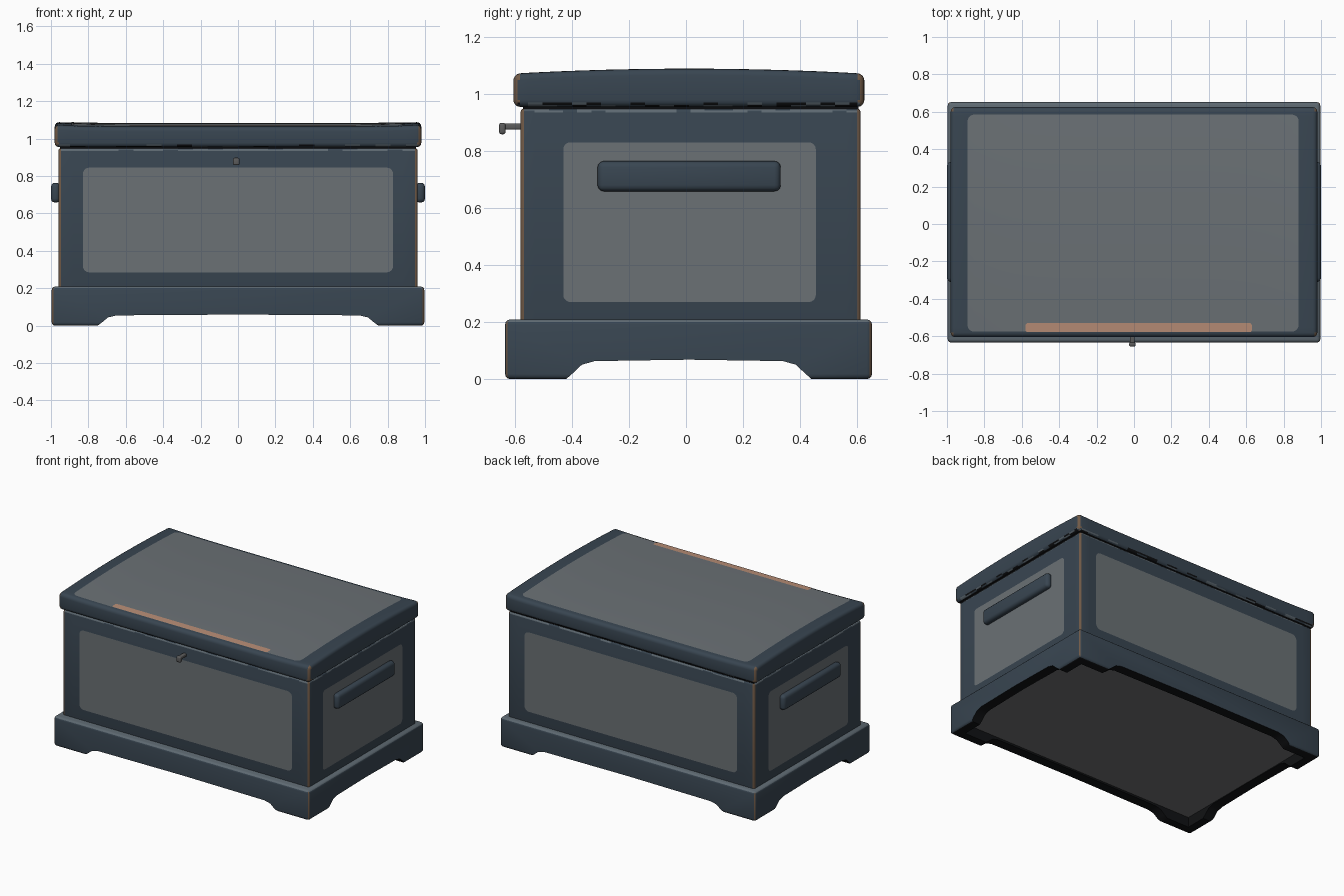
import bpy, bmesh, math, random
from mathutils import Vector

random.seed(4)
old = bpy.data.objects.get("Cube")
if old:
    bpy.data.objects.remove(old, do_unlink=True)

# Palette: every part shares the same slots, so indices match everywhere
COLOURS = {
    "blue_paint": (59, 71, 82), "grey_panel": (106, 112, 116),
    "worn_tan": (182, 140, 117), "worn_brown": (112, 90, 72),
    "chipped_grey": (94, 105, 113), "dark_gap": (24, 25, 27),
    "underside_grey": (112, 112, 113), "key_metal": (92, 92, 92),
}
BLUE, GREY, TAN, BROWN, CHIP, DARK, UNDER, METAL = range(len(COLOURS))
MATS = []
for label, rgb in COLOURS.items():
    m = bpy.data.materials.new(label)
    m.use_nodes = True
    colour = tuple((c / 255) ** 2.2 for c in rgb) + (1,)
    m.diffuse_color = colour
    m.node_tree.nodes["Principled BSDF"].inputs["Base Color"].default_value = colour
    MATS.append(m)


def finish(name, bm, rule):
    """Turn a bmesh into an object; rule gives a colour slot for each face."""
    bm.normal_update()
    for f in bm.faces:
        f.material_index = rule(f) if callable(rule) else rule
    me = bpy.data.meshes.new(name)
    bm.to_mesh(me)
    bm.free()
    for m in MATS:
        me.materials.append(m)
    ob = bpy.data.objects.new(name, me)
    bpy.context.collection.objects.link(ob)
    return ob


def smooth(ob, angle=40):
    bpy.ops.object.select_all(action="DESELECT")
    ob.select_set(True)
    bpy.context.view_layer.objects.active = ob
    bpy.ops.object.shade_smooth_by_angle(angle=math.radians(angle))


def box(name, lo, hi, bevel, rule, segments=3, cuts=0, shape=None):
    lo, hi = Vector(lo), Vector(hi)
    bm = bmesh.new()
    bmesh.ops.create_cube(bm, size=1)
    for v in bm.verts:
        v.co = Vector((v.co[i] + 0.5) * (hi[i] - lo[i]) + lo[i] for i in range(3))
    if bevel:
        bmesh.ops.bevel(bm, geom=bm.edges[:], offset=bevel, segments=segments,
                        profile=0.5, affect="EDGES")
    for axis in range(2 if cuts else 0):
        normal = Vector((axis == 0, axis == 1, 0))
        for i in range(1, cuts):
            bmesh.ops.bisect_plane(bm, geom=bm.verts[:] + bm.edges[:] + bm.faces[:],
                                   plane_co=lo.lerp(hi, i / cuts), plane_no=normal)
    if shape:
        for v in bm.verts:
            shape(v)
    return finish(name, bm, rule)


def prism(name, profile, place, depth, rule):
    """Extrude a 2D profile from -depth to +depth."""
    bm = bmesh.new()
    ends = [[bm.verts.new(place(a, b, d)) for a, b in profile] for d in (-depth, depth)]
    bm.faces.new(ends[0])
    bm.faces.new(ends[1])
    for i in range(len(profile)):
        j = (i + 1) % len(profile)
        bm.faces.new((ends[0][i], ends[0][j], ends[1][j], ends[1][i]))
    bmesh.ops.recalc_face_normals(bm, faces=bm.faces[:])
    return finish(name, bm, rule)


def sheet(name, u0, u1, v0, v1, radius, place, outward, slot, rows=12):
    """Thin painted panel with rounded corners, mapped on to a surface."""
    arc = [radius * (1 - math.cos(math.pi / 2 * i / 5)) for i in range(6)]
    mid = [u0 + radius + (u1 - u0 - 2 * radius) * i / 24 for i in range(1, 24)]
    columns = [u0 + a for a in arc] + mid + [u1 - a for a in reversed(arc)]
    bm = bmesh.new()
    grid = []
    for u in columns:
        gap = max(0, radius - min(u - u0, u1 - u))
        inset = radius - math.sqrt(max(0, radius ** 2 - gap ** 2))
        a, b = v0 + inset, v1 - inset
        grid.append([bm.verts.new(place(u, a + (b - a) * k / rows)) for k in range(rows + 1)])
    for left, right in zip(grid, grid[1:]):
        for k in range(rows):
            bm.faces.new((left[k], right[k], right[k + 1], left[k + 1]))
    bm.normal_update()
    if bm.faces[:][len(bm.faces) // 2].normal.dot(Vector(outward)) < 0:
        bmesh.ops.reverse_faces(bm, faces=bm.faces[:])
    smooth(finish(name, bm, slot))


def worn_corner(n, low):
    return abs(n.x) > low and abs(n.y) > low


# Main body with worn vertical corners and a flaking top edge
def body_rule(f):
    n = f.normal
    if worn_corner(n, 0.15):
        return BROWN
    return random.choice((CHIP, CHIP, BLUE)) if 0.2 < n.z < 0.98 else BLUE


smooth(box("chest_body", (-0.96, -0.58, 0.15), (0.96, 0.612, 0.948), 0.013, body_rule,
           cuts=24))
box("lid_gap", (-0.952, -0.572, 0.92), (0.952, 0.604, 0.98), 0, DARK)


# Crowned lid, slightly raised at both ends
def crown(x, y):
    return 1.08 + 0.01 * x ** 6 - 0.017 * ((y - 0.01) / 0.61) ** 2


def raise_lid(v):
    t = max(0, min(1, (v.co.z - 0.99) / 0.05))
    v.co.z += t * (crown(v.co.x, v.co.y) - 1.08)


def lid_rule(f):
    n = f.normal
    if worn_corner(n, 0.2):
        return BROWN
    if -0.9 < n.z < -0.5:
        return random.choice((DARK, BLUE, BLUE, CHIP))
    return DARK if n.z < -0.8 else BLUE


smooth(box("lid", (-0.98, -0.605, 0.954), (0.98, 0.625, 1.08), 0.024, lid_rule,
           segments=4, cuts=24, shape=raise_lid), 50)

# Painted panels on lid and walls
sheet("lid_panel", -0.89, 0.88, -0.575, 0.585, 0.035,
      lambda x, y: (x, y, crown(x, y) + 0.003), (0, 0, 1), GREY)
sheet("lid_worn_strip", -0.58, 0.63, -0.578, -0.53, 0.012,
      lambda x, y: (x, y, crown(x, y) + 0.006), (0, 0, 1), TAN, 3)
for name, y, side in (("front_panel", -0.583, -1), ("back_panel", 0.615, 1)):
    sheet(name, -0.83, 0.83, 0.285, 0.845, 0.035,
          lambda x, z: (x, y, z), (0, side, 0), GREY)
for name, s in (("left", 1), ("right", -1)):
    sheet(name + "_panel", -0.43, 0.455, 0.27, 0.83, 0.025,
          lambda y, z: (s * 0.963, y, z), (s, 0, 0), GREY)
    # Side handle
    ends = sorted((s * 0.95, s * 1.0))
    smooth(box(name + "_handle", (ends[0], -0.31, 0.658), (ends[1], 0.332, 0.764),
               0.022, BLUE))


# Plinth with chipped top edge and worn corners
def plinth_rule(f):
    n = f.normal
    if worn_corner(n, 0.3):
        return BROWN
    return CHIP if n.z > 0.3 else DARK if n.z < -0.8 else BLUE


plinth = box("plinth", (-0.996, -0.634, 0), (0.996, 0.652, 0.209), 0.018, plinth_rule)


def notch(start, end, height):
    steps = ((0, -0.05), (0, 0), (0.025, 0.35), (0.055, 0.8), (0.1, 1))
    left = [(start + a, b if b < 0 else b * height) for a, b in steps]
    right = [(end - a, b if b < 0 else b * height) for a, b in reversed(steps)]
    return left + [((start + end) / 2, height * 1.08)] + right


cutters = [
    box("pocket_cutter", (-0.925, -0.565, -0.1), (0.925, 0.582, 0.08), 0, DARK),
    prism("front_notch_cutter", notch(-0.75, 0.75, 0.055),
          lambda a, b, d: (a, d, b), 0.8, DARK),
    prism("side_notch_cutter", notch(-0.42, 0.44, 0.063),
          lambda a, b, d: (d, a, b), 1.2, DARK),
]
for c in cutters:
    mod = plinth.modifiers.new(c.name, "BOOLEAN")
    mod.operation, mod.object, mod.solver = "DIFFERENCE", c, "EXACT"
graph = bpy.context.evaluated_depsgraph_get()
plinth.data = bpy.data.meshes.new_from_object(plinth.evaluated_get(graph))
plinth.modifiers.clear()
for c in cutters:
    bpy.data.objects.remove(c, do_unlink=True)
smooth(plinth)

# Floor seen from underneath
box("floor_panel", (-0.94, -0.58, 0.07), (0.94, 0.597, 0.12), 0, UNDER)

# Key: shaft and drooping bow
smooth(box("key_shaft", (-0.022, -0.64, 0.874), (0.004, -0.57, 0.896), 0.006, METAL))
smooth(box("key_bow", (-0.026, -0.655, 0.858), (0.008, -0.632, 0.898), 0.008, METAL))
